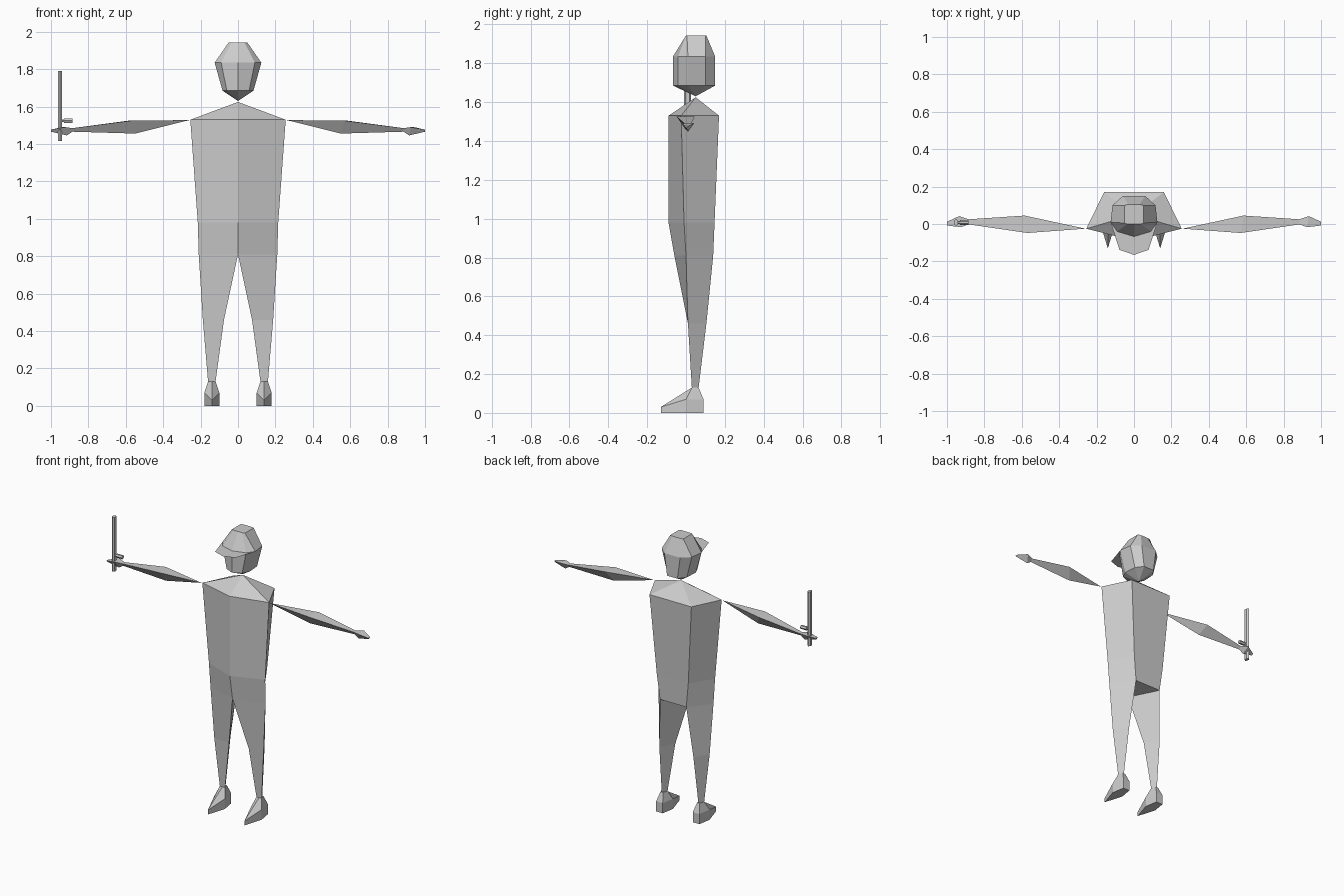
import bpy, bmesh
from mathutils import Matrix

if "Cube" in bpy.data.objects:
    bpy.data.objects.remove(bpy.data.objects["Cube"])


def loft(name, rings, closed=False, start=None, end=None, mirror=True):
    """Skin equal-length rings of points; start/end list the ring indices of cap faces."""
    bm = bmesh.new()
    rows = [[bm.verts.new(p) for p in ring] for ring in rings]
    n = len(rings[0])
    for a, b in zip(rows, rows[1:]):
        for i in range(n if closed else n - 1):
            j = (i + 1) % n
            bm.faces.new((a[i], a[j], b[j], b[i]))
    for row, cap in ((rows[0], start), (rows[-1], end)):
        if cap:
            bm.faces.new([row[i] for i in cap])
    bmesh.ops.remove_doubles(bm, verts=bm.verts, dist=0.0005)
    bmesh.ops.recalc_face_normals(bm, faces=bm.faces)
    me = bpy.data.meshes.new(name)
    bm.to_mesh(me)
    bm.free()
    ob = bpy.data.objects.new(name, me)
    bpy.context.collection.objects.link(ob)
    if mirror:
        ob.modifiers.new("mirror", 'MIRROR').use_clip = True
    return ob


def level(z, pts):
    return [(x, y, z) for x, y in pts]


# Torso half: front centre, side, back corner, back centre
hip = [(0, -0.06), (0.21, 0.0), (0.10, 0.14), (0, 0.14)]
loft("torso", [
    level(1.625, [(0, 0.05)] * 4),
    level(1.53, [(0, -0.09), (0.255, -0.025), (0.16, 0.17), (0, 0.17)]),
    level(0.98, [(0, -0.09), (0.215, -0.01), (0.12, 0.147), (0, 0.147)]),
    level(0.81, hip)], end=(0, 2, 3))

# Three-sided legs
loft("legs", [
    level(0.81, hip[:3]),
    level(0.46, [(0.075, 0.01), (0.188, 0.01), (0.13, 0.105)]),
    level(0.13, [(0.12, 0.03), (0.16, 0.03), (0.14, 0.065)])], closed=True)

# Pointed shoes
sole = [(0.14, -0.13), (0.18, 0.0), (0.165, 0.09), (0.115, 0.09), (0.10, 0.0)]
heights = [0.03, 0.07, 0.07, 0.07, 0.07]
loft("shoes", [
    level(0, sole),
    [(x, y, z) for (x, y), z in zip(sole, heights)],
    level(0.13, [(0.14, 0.03), (0.16, 0.03), (0.15, 0.065), (0.13, 0.065), (0.12, 0.03)])],
    closed=True, start=range(5), end=range(5))

# Arms and hands, triangular in section
loft("arms", [
    [(0.26, -0.025, 1.528)] * 3,
    [(0.585, 0.045, 1.525), (0.57, -0.048, 1.525), (0.55, 0.0, 1.456)],
    [(0.885, 0.025, 1.485), (0.885, -0.002, 1.485), (0.885, 0.01, 1.466)],
    [(0.935, 0.042, 1.492), (0.925, -0.017, 1.49), (0.915, 0.01, 1.446)],
    [(1.0, 0.012, 1.477), (1.0, -0.008, 1.477), (1.0, 0.002, 1.466)]],
    closed=True, end=range(3))

# Head half rings, front centre round to back centre
skull = [(0, -0.067), (0.09, -0.04), (0.125, 0.01), (0.115, 0.10), (0.06, 0.15), (0, 0.15)]
jaw = [(x * 0.66, y) for x, y in skull]
crown = [(0, 0.0), (0.035, 0.0), (0.05, 0.005), (0.05, 0.10), (0.03, 0.105), (0, 0.105)]
loft("head", [
    level(1.63, [(0, 0.05)] * 6),
    level(1.685, jaw),
    level(1.835, skull),
    level(1.943, crown)], end=range(6))

# Flat cap brim
loft("cap_brim", [
    level(1.835, [(0, -0.165), (0.078, -0.138), (0.125, 0.01)]),
    level(1.835, [(0, -0.067), (0.09, -0.04), (0.125, 0.01)])])


# Baton with side handle, held in one hand
def rod(name, r, length, matrix):
    me = bpy.data.meshes.new(name)
    bm = bmesh.new()
    bmesh.ops.create_cone(bm, cap_ends=True, segments=6, radius1=r, radius2=r,
                          depth=length, matrix=matrix)
    bm.to_mesh(me)
    bm.free()
    bpy.context.collection.objects.link(bpy.data.objects.new(name, me))


rod("baton", 0.017, 0.375, Matrix.Translation((-0.952, 0.008, 1.6025)) @ Matrix.Diagonal((0.75, 1.1, 1, 1)))
turn = Matrix.Rotation(1.5708, 4, 'Y')
rod("baton_handle", 0.008, 0.05, Matrix.Translation((-0.93, 0.008, 1.525)) @ turn)
rod("baton_grip", 0.013, 0.045, Matrix.Translation((-0.908, 0.008, 1.525)) @ turn)
